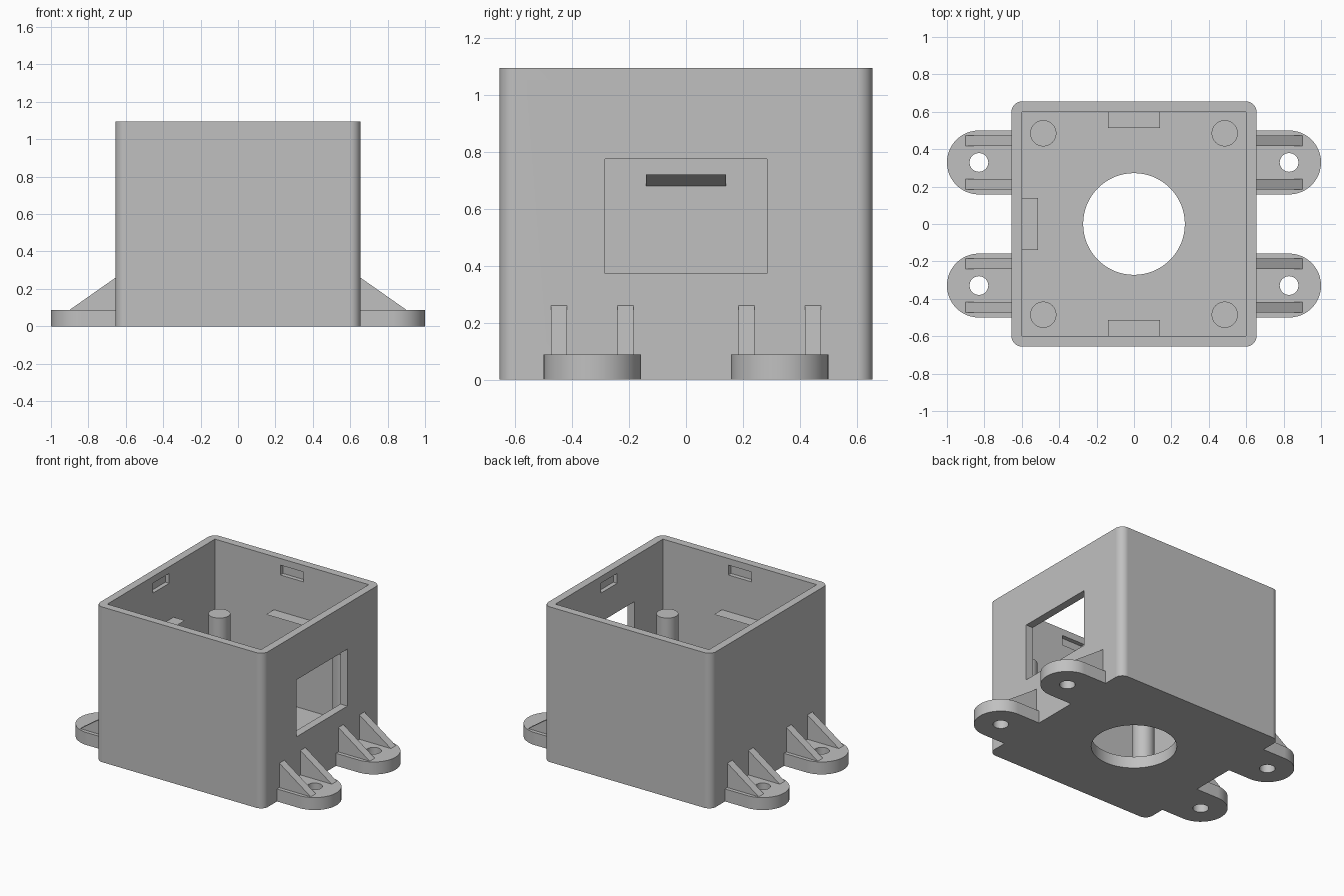
import bpy, bmesh
from math import cos, sin, pi, radians
from mathutils import Matrix, Vector

default = bpy.data.objects.get("Cube")
if default:
    bpy.data.objects.remove(default, do_unlink=True)

grey = bpy.data.materials.new("plain_grey")
grey.use_nodes = True
COLOUR = (0.53, 0.53, 0.53, 1)
grey.diffuse_color = COLOUR
grey.node_tree.nodes["Principled BSDF"].inputs["Base Color"].default_value = COLOUR

WALL, INNER, HEIGHT, FLOOR = 0.655, 0.6, 1.095, 0.082
FOOT_X, FOOT_Y, FOOT_R, FOOT_H = 0.829, 0.329, 0.171, 0.088


def to_object(name, bm):
    bmesh.ops.recalc_face_normals(bm, faces=bm.faces)
    mesh = bpy.data.meshes.new(name)
    bm.to_mesh(mesh)
    bm.free()
    mesh.materials.append(grey)
    obj = bpy.data.objects.new(name, mesh)
    bpy.context.collection.objects.link(obj)
    return obj


def block(name, low, high, bevel=0):
    """Box between two corners, optionally with rounded upright edges."""
    bm = bmesh.new()
    low, high = Vector(low), Vector(high)
    size = high - low
    bmesh.ops.create_cube(bm, size=1, matrix=Matrix.Translation((low + high) / 2)
                          @ Matrix.Diagonal((*size, 1)))
    if bevel:
        upright = [e for e in bm.edges
                   if abs(e.verts[0].co.z - e.verts[1].co.z) > size.z / 2]
        bmesh.ops.bevel(bm, geom=upright, offset=bevel, segments=8,
                        profile=0.5, affect='EDGES')
    return to_object(name, bm)


def prism(name, outline, push):
    """Flat outline pushed along a vector."""
    bm = bmesh.new()
    face = bm.faces.new([bm.verts.new(p) for p in outline])
    grown = bmesh.ops.extrude_face_region(bm, geom=[face])["geom"]
    verts = [g for g in grown if isinstance(g, bmesh.types.BMVert)]
    bmesh.ops.translate(bm, verts=verts, vec=push)
    return to_object(name, bm)


def disc(name, x, y, radius, z0, z1, sides=48):
    ring = [(x + radius * cos(2 * pi * i / sides),
             y + radius * sin(2 * pi * i / sides), z0) for i in range(sides)]
    return prism(name, ring, (0, 0, z1 - z0))


def activate(obj):
    bpy.ops.object.select_all(action='DESELECT')
    obj.select_set(True)
    bpy.context.view_layer.objects.active = obj


def cut(obj, cutter):
    mod = obj.modifiers.new("cut", 'BOOLEAN')
    mod.operation, mod.solver, mod.object = 'DIFFERENCE', 'EXACT', cutter
    activate(obj)
    bpy.ops.object.modifier_apply(modifier=mod.name)
    bpy.data.objects.remove(cutter, do_unlink=True)


def smooth(obj):
    activate(obj)
    bpy.ops.object.shade_smooth_by_angle(angle=radians(30))
    obj.modifiers.new("even_shading", 'WEIGHTED_NORMAL').keep_sharp = True


def mirror_four(obj):
    mod = obj.modifiers.new("mirror", 'MIRROR')
    mod.use_axis = (True, True, False)
    mod.use_mirror_merge = False


# Open box with rounded upright corners
shell = block("box_shell", (-WALL, -WALL, 0), (WALL, WALL, HEIGHT), bevel=0.055)
cut(shell, block("cavity", (-INNER, -INNER, FLOOR), (INNER, INNER, HEIGHT + 0.2)))

# Round floor opening and side window
cut(shell, disc("floor_opening", 0, 0, 0.272, -0.1, FLOOR + 0.1, 64))
cut(shell, block("window", (INNER - 0.05, -0.285, 0.373), (WALL + 0.1, 0.285, 0.775)))

# Blind lid-latch pockets near the rim of each wall
for turn in range(4):
    pocket = block("pocket", (-0.09, INNER - 0.05, 0.978), (0.09, INNER + 0.03, 1.048))
    pocket.data.transform(Matrix.Rotation(turn * pi / 2, 4, 'Z'))
    cut(shell, pocket)
smooth(shell)

# Wedge clips on three inner walls
for turn, side in enumerate(("back", "right", "front")):
    clip = prism(side + "_clip", [(-0.14, INNER, 0.68), (-0.14, INNER, 0.72),
                                  (-0.14, 0.512, 0.72)], (0.28, 0, 0))
    clip.data.transform(Matrix.Rotation(turn * pi / 2, 4, 'Z'))

# Standing posts
posts = disc("support_posts", 0.485, 0.485, 0.07, FLOOR, 0.645)
mirror_four(posts)
smooth(posts)

# Round-ended mounting feet with screw holes
tip = [(FOOT_X + FOOT_R * cos(a), FOOT_Y + FOOT_R * sin(a), 0)
       for a in (-pi / 2 + pi * i / 24 for i in range(25))]
foot = prism("mounting_feet", [(WALL, FOOT_Y + FOOT_R, 0), (WALL, FOOT_Y - FOOT_R, 0)]
             + tip, (0, 0, FOOT_H))
cut(foot, disc("screw_hole", FOOT_X, FOOT_Y, 0.05, -0.1, 0.2, 32))
mirror_four(foot)
smooth(foot)

# Triangular ribs bracing the feet
for name, y in (("inner_ribs", 0.184), ("outer_ribs", 0.418)):
    rib = prism(name, [(WALL, y, FOOT_H), (0.9, y, FOOT_H), (WALL, y, 0.26)],
                (0, 0.056, 0))
    mirror_four(rib)
